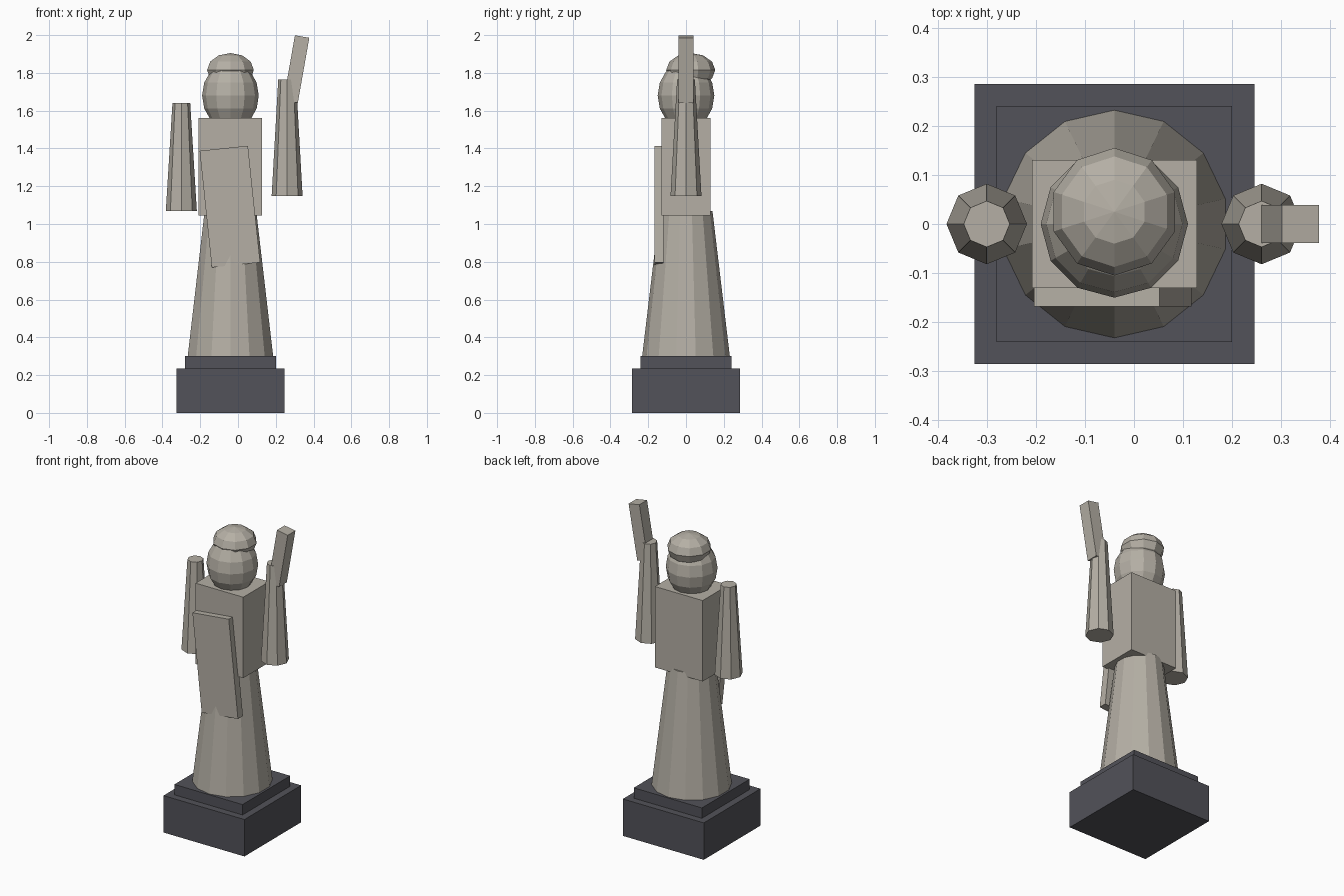
import bpy, bmesh, math
from mathutils import Matrix

old = bpy.data.objects.get("Cube")
if old:
    bpy.data.objects.remove(old, do_unlink=True)


def material(name, rgb):
    m = bpy.data.materials.new(name)
    m.use_nodes = True
    m.diffuse_color = (*rgb, 1)
    m.node_tree.nodes["Principled BSDF"].inputs["Base Color"].default_value = (*rgb, 1)
    return m


stone = material("pale stone", (0.46, 0.43, 0.375))
plinth = material("dark plinth", (0.085, 0.085, 0.1))


def finish(name, bm, mat, loc, tilt=0):
    mesh = bpy.data.meshes.new(name)
    bm.to_mesh(mesh)
    bm.free()
    mesh.materials.append(mat)
    ob = bpy.data.objects.new(name, mesh)
    ob.location = loc
    ob.rotation_euler.y = math.radians(tilt)
    bpy.context.collection.objects.link(ob)
    return ob


def box(name, size, loc, mat=stone, tilt=0):
    bm = bmesh.new()
    bmesh.ops.create_cube(bm, size=1, matrix=Matrix.Diagonal((*size, 1)))
    return finish(name, bm, mat, loc, tilt)


def taper(name, sides, r_low, r_top, z0, z1, x):
    bm = bmesh.new()
    bmesh.ops.create_cone(bm, cap_ends=True, segments=sides, radius1=r_low,
                          radius2=r_top, depth=z1 - z0)
    return finish(name, bm, stone, (x, 0, (z0 + z1) / 2))


def ball(name, segs, rings, r, rz, loc):
    bm = bmesh.new()
    bmesh.ops.create_uvsphere(bm, u_segments=segs, v_segments=rings, radius=1,
                              matrix=Matrix.Diagonal((r, r, rz, 1)))
    return finish(name, bm, stone, loc)


cx = -0.04  # axis of the figure

# Stepped base
box("base_block", (0.57, 0.57, 0.235), (cx, 0, 0.1175), plinth)
box("base_step", (0.48, 0.48, 0.067), (cx, 0, 0.2675), plinth)

# Robed body
taper("skirt", 14, 0.232, 0.14, 0.30, 1.07, cx)
box("torso", (0.336, 0.26, 0.515), (cx, 0, 1.3025))

# Head and hair
ball("head", 12, 8, 0.15, 0.18, (cx, 0, 1.68))
ball("hair", 10, 6, 0.13, 0.09, (cx, 0.025, 1.815))

# Arms, the left one raised with a leaning forearm
taper("right_arm", 8, 0.082, 0.047, 1.07, 1.64, -0.30)
taper("left_arm", 8, 0.082, 0.047, 1.147, 1.765, 0.26)
box("raised_forearm", (0.077, 0.077, 0.35), (0.309, 0, 1.82), tilt=10)

# Slanted panel across the front
box("front_panel", (0.257, 0.05, 0.621), (-0.043, -0.143, 1.092), tilt=-6)
